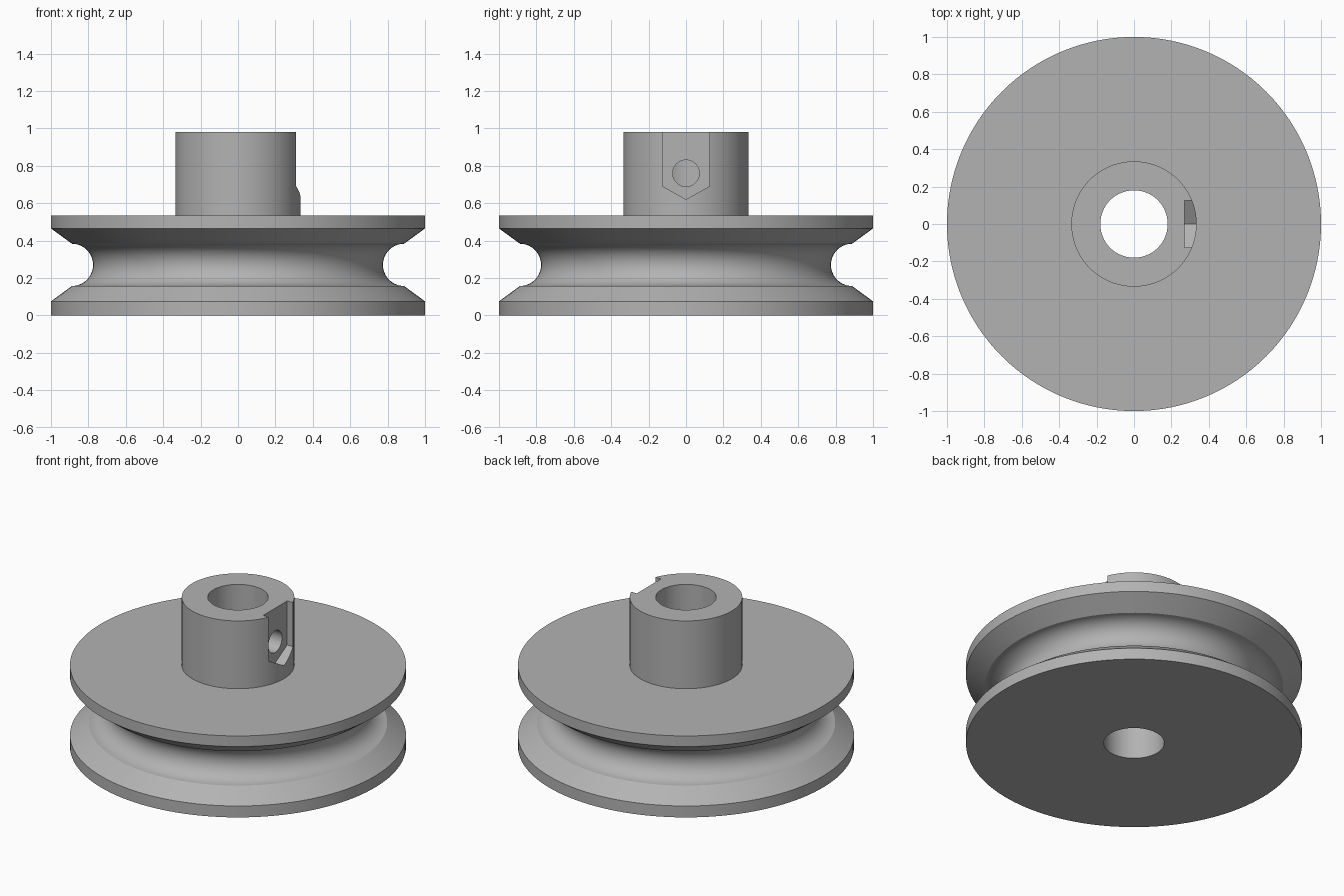
import bpy, bmesh, math
from mathutils import Matrix

cube = bpy.data.objects.get("Cube")
if cube:
    bpy.data.objects.remove(cube)

SEGMENTS = 128
RIM, HUB, BORE = 1.0, 0.335, 0.18
TOP, PLATE = 0.98, 0.535
GROOVE_R, GROOVE_Z, GROOVE_X = 0.113, 0.27, 0.888

grey = bpy.data.materials.new("plain grey")
grey.use_nodes = True
colour = (0.45, 0.45, 0.45, 1)
grey.diffuse_color = colour
grey.node_tree.nodes["Principled BSDF"].inputs["Base Color"].default_value = colour


def make_object(name, bm):
    bmesh.ops.recalc_face_normals(bm, faces=bm.faces)
    mesh = bpy.data.meshes.new(name)
    bm.to_mesh(mesh)
    bm.free()
    mesh.materials.append(grey)
    obj = bpy.data.objects.new(name, mesh)
    bpy.context.collection.objects.link(obj)
    return obj


def lathe(name, profile):
    bm = bmesh.new()
    verts = [bm.verts.new((r, 0, z)) for r, z in profile]
    edges = [bm.edges.new((a, b)) for a, b in zip(verts, verts[1:] + verts[:1])]
    bmesh.ops.spin(bm, geom=verts + edges, cent=(0, 0, 0), axis=(0, 0, 1),
                   angle=math.tau, steps=SEGMENTS, use_duplicate=False)
    bmesh.ops.remove_doubles(bm, verts=bm.verts, dist=0.0001)
    return make_object(name, bm)


def prism(name, outline, x0, x1):
    bm = bmesh.new()
    face = bm.faces.new([bm.verts.new((x0, y, z)) for y, z in outline])
    new = bmesh.ops.extrude_face_region(bm, geom=[face])["geom"]
    bmesh.ops.translate(bm, vec=(x1 - x0, 0, 0),
                        verts=[v for v in new if isinstance(v, bmesh.types.BMVert)])
    return make_object(name, bm)


def cut(target, cutter):
    cutter.hide_render = True
    mod = target.modifiers.new(cutter.name, "BOOLEAN")
    mod.operation, mod.solver, mod.object = "DIFFERENCE", "EXACT", cutter
    bpy.context.view_layer.objects.active = target
    bpy.ops.object.modifier_apply(modifier=mod.name)
    bpy.data.objects.remove(cutter)


# Pulley wheel, rope groove, hub and bore as one turned profile
steps = 20
groove = [(GROOVE_X - GROOVE_R * math.sin(math.pi * i / steps),
           GROOVE_Z - GROOVE_R * math.cos(math.pi * i / steps))
          for i in range(steps + 1)]
profile = [(BORE, 0), (RIM, 0), (RIM, 0.075)] + groove + [
    (RIM, 0.465), (RIM, PLATE), (HUB, PLATE), (HUB, TOP), (BORE, TOP)]
pulley = lathe("pulley", profile)

# Pointed flat pocket on the side of the hub
cut(pulley, prism("pocket_cutter", [(-0.125, 0.69), (0, 0.62), (0.125, 0.69),
                                    (0.125, 1.1), (-0.125, 1.1)], 0.27, 0.5))

# Set screw hole from the pocket into the bore
screw_circle = [(0.071 * math.cos(math.tau * i / 48), 0.76 + 0.071 * math.sin(math.tau * i / 48))
                for i in range(48)]
cut(pulley, prism("screw_hole_cutter", screw_circle, 0.05, 0.45))

# Smooth round surfaces, crisp edges
bpy.ops.object.select_all(action="DESELECT")
pulley.select_set(True)
bpy.context.view_layer.objects.active = pulley
bpy.ops.object.shade_smooth_by_angle(angle=math.radians(30))
